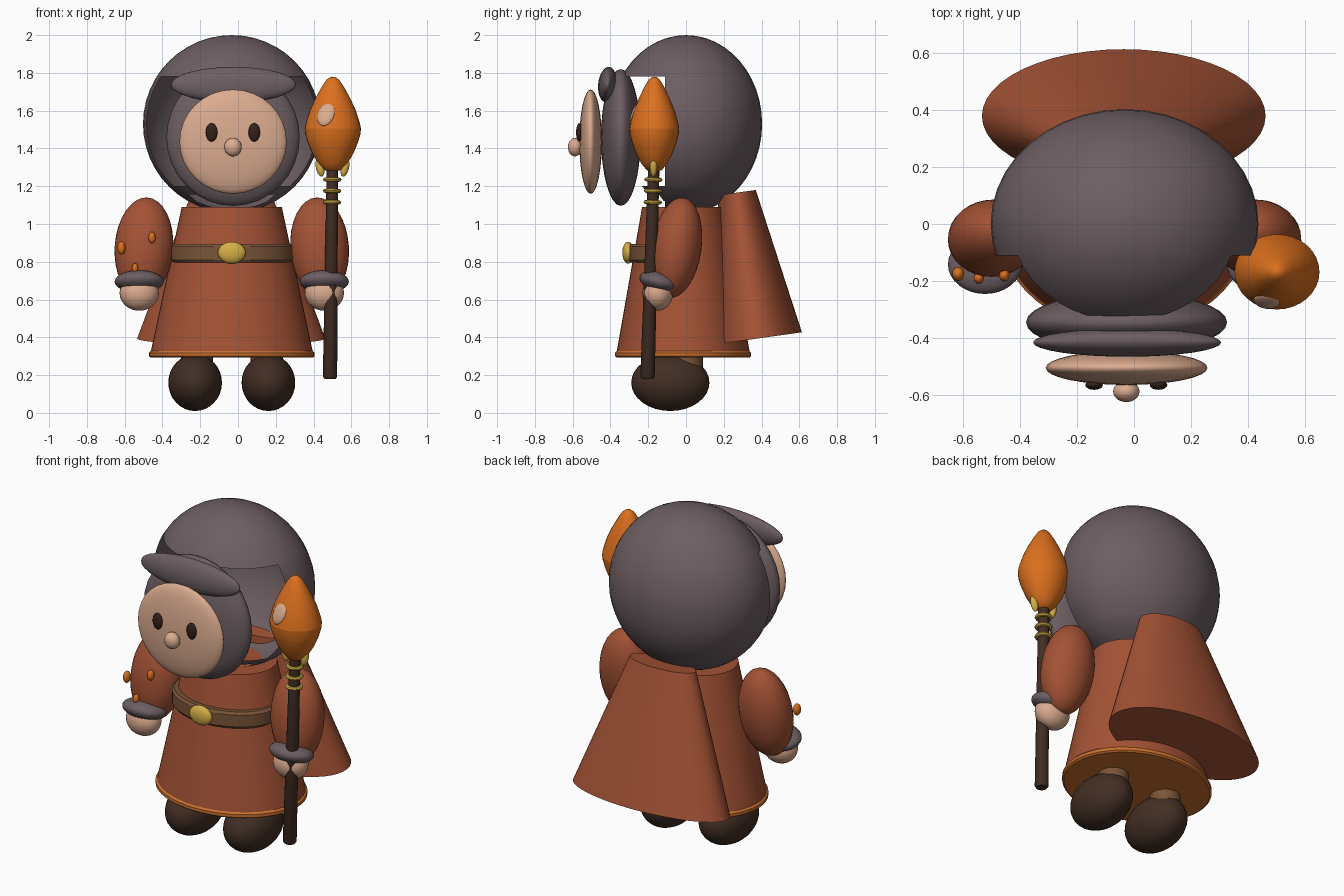
import bpy, bmesh, math
from mathutils import Vector, Matrix

if "Cube" in bpy.data.objects:
    bpy.data.objects.remove(bpy.data.objects["Cube"])

CX = -0.033  # body centre line


def material(name, r, g, b):
    m = bpy.data.materials.new(name)
    lin = [((c / 255 + 0.055) / 1.055) ** 2.4 for c in (r, g, b)]
    m.diffuse_color = (*lin, 1)
    m.use_nodes = True
    m.node_tree.nodes["Principled BSDF"].inputs["Base Color"].default_value = m.diffuse_color
    return m


RUST = material("rust_cloth", 163, 82, 53)
GREY = material("mauve_grey", 109, 94, 98)
SKIN = material("skin", 220, 172, 144)
FLAME = material("flame_orange", 220, 112, 30)
TRIM = material("orange_trim", 202, 112, 46)
GOLD = material("gold", 214, 176, 70)
LEATHER = material("brown_leather", 122, 84, 56)
DARK = material("dark_brown", 66, 46, 36)
EYE = material("eye_brown", 52, 32, 25)


def finish(name, bm, mat, loc=(0, 0, 0), rot=(0, 0, 0), scale=(1, 1, 1)):
    me = bpy.data.meshes.new(name)
    bm.to_mesh(me)
    bm.free()
    ob = bpy.data.objects.new(name, me)
    bpy.context.collection.objects.link(ob)
    ob.location, ob.scale = loc, scale
    ob.rotation_euler = [math.radians(a) for a in rot]
    me.materials.append(mat)
    return ob


def ellipsoid(name, mat, loc, radii, rot=(0, 0, 0), seg=32, rings=16):
    bm = bmesh.new()
    bmesh.ops.create_uvsphere(bm, u_segments=seg, v_segments=rings, radius=1)
    return finish(name, bm, mat, loc, rot, radii)


def lathe(name, mat, profile, loc=(0, 0, 0), scale=(1, 1, 1), rot=(0, 0, 0), seg=40):
    """Spin (radius, z) points around z; a zero radius closes an end."""
    bm = bmesh.new()
    pts = [bm.verts.new((r, 0, z)) for r, z in profile]
    edges = [bm.edges.new(p) for p in zip(pts, pts[1:])]
    bmesh.ops.spin(bm, geom=pts + edges, cent=(0, 0, 0), axis=(0, 0, 1),
                   angle=2 * math.pi, steps=seg, use_duplicate=False)
    bmesh.ops.remove_doubles(bm, verts=bm.verts, dist=1e-5)
    bmesh.ops.recalc_face_normals(bm, faces=bm.faces)
    return finish(name, bm, mat, loc, rot, scale)


# Hood: hollow ball with the front opening cut away below the brow
bm = bmesh.new()
bmesh.ops.create_uvsphere(bm, u_segments=40, v_segments=24, radius=1,
                          matrix=Matrix.Translation((CX, 0, 1.53)) @ Matrix.Diagonal((0.47, 0.403, 0.47, 1)))
for co, no in (((0, -0.11, 0), (0, 1, 0)), ((0, 0, 1.78), (0, 0, 1)), ((0, 0, 1.2), (0, 0, 1))):
    bmesh.ops.bisect_plane(bm, geom=bm.verts[:] + bm.edges[:] + bm.faces[:], plane_co=co, plane_no=no)
opening = []
for f in bm.faces:
    c = f.calc_center_median()
    if c.y < -0.11 and c.z < 1.78 and (c.z > 1.2 or abs(c.x - CX) < 0.2):
        opening.append(f)
bmesh.ops.delete(bm, geom=opening, context='FACES')
finish("hood", bm, GREY)

# Head: hood rim, brow fringe, face, nose and eyes
ellipsoid("hood_rim", GREY, (-0.026, -0.345, 1.458), (0.353, 0.105, 0.362))
ellipsoid("brow_fringe", GREY, (-0.024, -0.416, 1.738), (0.33, 0.049, 0.094), rot=(-6, 0, 0))
ellipsoid("face", SKIN, (-0.026, -0.505, 1.436), (0.284, 0.06, 0.276))
ellipsoid("nose", SKIN, (-0.027, -0.588, 1.407), (0.046, 0.037, 0.049))
for side, x in (("left", -0.14), ("right", 0.086)):
    ellipsoid(side + "_eye", EYE, (x, -0.565, 1.485), (0.031, 0.017, 0.049), seg=20, rings=12)

# Robe with its hem
lathe("robe", RUST, [(0, 0.31), (0.432, 0.31), (0.265, 1.09), (0, 1.09)],
      (CX, -0.015, 0), (1, 0.82, 1), seg=48)
lathe("robe_hem", TRIM, [(0, 0.292), (0.428, 0.292), (0.439, 0.3), (0.439, 0.318), (0.428, 0.328), (0, 0.328)],
      (CX, -0.015, 0), (1, 0.82, 1), seg=48)

# Belt and buckle
lathe("belt", LEATHER, [(0, 0.795), (0.308, 0.795), (0.322, 0.81), (0.322, 0.88), (0.308, 0.895), (0, 0.895)],
      (CX, -0.067, 0), (1, 0.73, 1), seg=48)
ellipsoid("belt_buckle", GOLD, (CX, -0.307, 0.848), (0.073, 0.03, 0.058))

# Cape: tilted oval frustum hanging behind
lathe("cape", RUST, [(0, -0.39), (0.498, -0.39), (0.21, 0.39), (0, 0.39)],
      (CX - 0.003, 0.325, 0.78), (1, 0.475, 1), (8, 0, 0), seg=48)

# Arms, cuffs, hands, legs and boots on both sides
for side, s in (("left", -1), ("right", 1)):
    ellipsoid(side + "_sleeve", RUST, (CX + s * 0.465, -0.05, 0.875), (0.155, 0.132, 0.268), rot=(-8, -s * 4, 0))
    ellipsoid(side + "_cuff", GREY, (CX + s * 0.49, -0.142, 0.695), (0.13, 0.106, 0.056), rot=(-14, 0, 0))
    ellipsoid(side + "_hand", SKIN, (CX + s * 0.49, -0.15, 0.635), (0.104, 0.082, 0.094))
    lathe(side + "_leg", LEATHER, [(0, 0.12), (0.085, 0.12), (0.085, 0.36), (0, 0.36)],
          (CX + s * 0.185, 0.005, 0), seg=24)
    ellipsoid(side + "_boot", DARK, (CX + s * 0.194, -0.083, 0.16), (0.142, 0.207, 0.15))

# Orange beads on one sleeve
for i, (x, y, z, r) in enumerate(((-0.617, -0.175, 0.873, 0.025), (-0.455, -0.18, 0.928, 0.022),
                                  (-0.545, -0.19, 0.765, 0.02))):
    ellipsoid(f"sleeve_bead_{i + 1}", FLAME, (x, y, z), (r * 0.85, r, r * 1.4), seg=16, rings=10)

# Staff: slightly leaning tapered pole
foot, tip = Vector((0.487, -0.204, 0.18)), Vector((0.5, -0.17, 1.32))
axis = tip - foot
length = axis.length
pole = lathe("staff_pole", DARK, [(0, 0), (0.03, 0), (0.038, 0.012), (0.03, length), (0, length)], foot, seg=20)
lean = axis.to_track_quat('Z', 'Y').to_euler()
pole.rotation_euler = lean

# Gold binding rings
for i, z in enumerate((1.115, 1.175, 1.235)):
    p = foot + axis * ((z - foot.z) / axis.z)
    ring = [(0.036 + 0.013 * math.cos(a * math.pi / 4), 0.011 * math.sin(a * math.pi / 4)) for a in range(9)]
    lathe(f"staff_ring_{i + 1}", GOLD, ring, p, seg=24).rotation_euler = lean

# Gold prongs holding the flame
for side, s in (("left", -1), ("right", 1)):
    ellipsoid(side + "_prong", GOLD, (0.5 + s * 0.066, -0.172, 1.3), (0.022, 0.02, 0.05),
              rot=(0, s * 12, 0), seg=16, rings=10)

# Flame bulb with a pale glint
lathe("staff_flame", FLAME,
      [(0, 1.275), (0.3, 1.285), (0.52, 1.32), (0.72, 1.37), (0.89, 1.43), (0.98, 1.475), (1, 1.505),
       (0.95, 1.54), (0.82, 1.6), (0.62, 1.665), (0.4, 1.725), (0.23, 1.763), (0.1, 1.777), (0, 1.78)],
      (0.502, -0.168, 0), (0.149, 0.132, 1), seg=32)
ellipsoid("flame_glint", SKIN, (0.467, -0.268, 1.58), (0.046, 0.02, 0.066), rot=(-22, 12, -18), seg=20, rings=12)

# Smooth shading that keeps sharp rims
bpy.ops.object.select_all(action='SELECT')
bpy.context.view_layer.objects.active = pole
bpy.ops.object.shade_smooth_by_angle(angle=math.radians(35))
